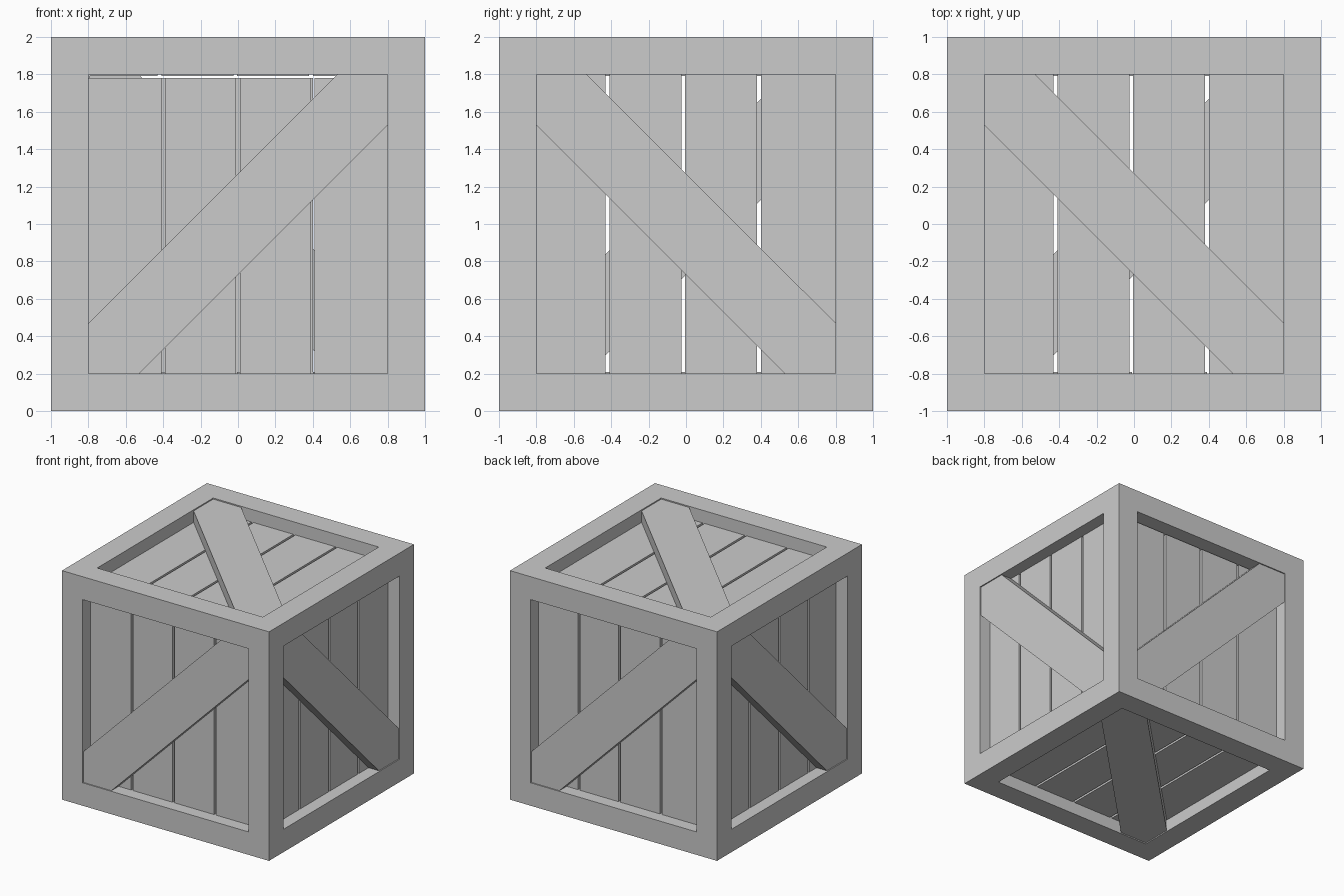
import bpy, bmesh
from itertools import product
from mathutils import Vector

if "Cube" in bpy.data.objects:
    bpy.data.objects.remove(bpy.data.objects["Cube"])

X, Y, Z = Vector((1, 0, 0)), Vector((0, 1, 0)), Vector((0, 0, 1))
CENTRE = Vector((0, 0, 1))
OPEN = 0.8      # half-width of each frame opening


def finish(name, bm):
    bmesh.ops.remove_doubles(bm, verts=bm.verts, dist=1e-5)
    bmesh.ops.recalc_face_normals(bm, faces=bm.faces)
    mesh = bpy.data.meshes.new(name)
    bm.to_mesh(mesh)
    bm.free()
    bpy.context.collection.objects.link(bpy.data.objects.new(name, mesh))


def slab(bm, outline, u, v, n, outer, inner):
    """Extrude a 2D outline in the (u, v) plane between two depths along n."""
    f = bm.faces.new([bm.verts.new(CENTRE + u * a + v * b + n * outer) for a, b in outline])
    ext = bmesh.ops.extrude_face_region(bm, geom=[f], use_keep_orig=True)
    verts = [g for g in ext["geom"] if isinstance(g, bmesh.types.BMVert)]
    bmesh.ops.translate(bm, verts=verts, vec=n * (inner - outer))


# Outer frame: one hollow skin over the twelve edge bars of the cube
cuts = (-1, -OPEN, OPEN, 1)
filled = lambda c: all(0 <= k <= 2 for k in c) and sum(k != 1 for k in c) >= 2
bm = bmesh.new()
for cell in product(range(3), repeat=3):
    if not filled(cell):
        continue
    for axis, side in product(range(3), (0, 1)):
        near = list(cell)
        near[axis] += 1 if side else -1
        if filled(near):
            continue
        ring = []
        for da, db in ((0, 0), (1, 0), (1, 1), (0, 1)):
            idx = list(cell)
            idx[axis] += side
            idx[(axis + 1) % 3] += da
            idx[(axis + 2) % 3] += db
            ring.append(bm.verts.new(CENTRE + Vector([cuts[i] for i in idx])))
        bm.faces.new(ring)
finish("frame", bm)

# Sides: across axis, along axis, outward normal, brace slope, plank gaps, plank top
even, shifted = (-0.42, -0.015, 0.39), (-0.38, 0.02, 0.41)
sides = {
    "front": (X, Z, -Y, 1, (-0.4, 0, 0.4), 0.78),
    "back": (X, Z, Y, -1, shifted, 0.78),
    "right": (Y, Z, X, -1, even, OPEN),
    "left": (Y, Z, -X, 1, even, OPEN),
    "top": (X, Y, Z, -1, even, OPEN),
    "bottom": (X, Y, -Z, 1, even, OPEN),
}
brace = [(-0.8, -0.8), (-0.53, -0.8), (0.8, 0.53), (0.8, 0.8), (0.53, 0.8), (-0.8, -0.53)]

for name, (u, v, n, slope, gaps, top) in sides.items():
    # Four recessed planks with narrow gaps
    bm = bmesh.new()
    starts = [-OPEN] + [g + 0.01 for g in gaps]
    ends = [g - 0.01 for g in gaps] + [OPEN]
    for a, b in zip(starts, ends):
        slab(bm, [(a, -OPEN), (b, -OPEN), (b, top), (a, top)], u, v, n, 0.89, 0.79)
    finish(name + "_planks", bm)

    # Diagonal brace, almost flush with the frame
    bm = bmesh.new()
    slab(bm, [(a * slope, b) for a, b in brace], u, v, n, 0.99, 0.89)
    finish(name + "_brace", bm)
